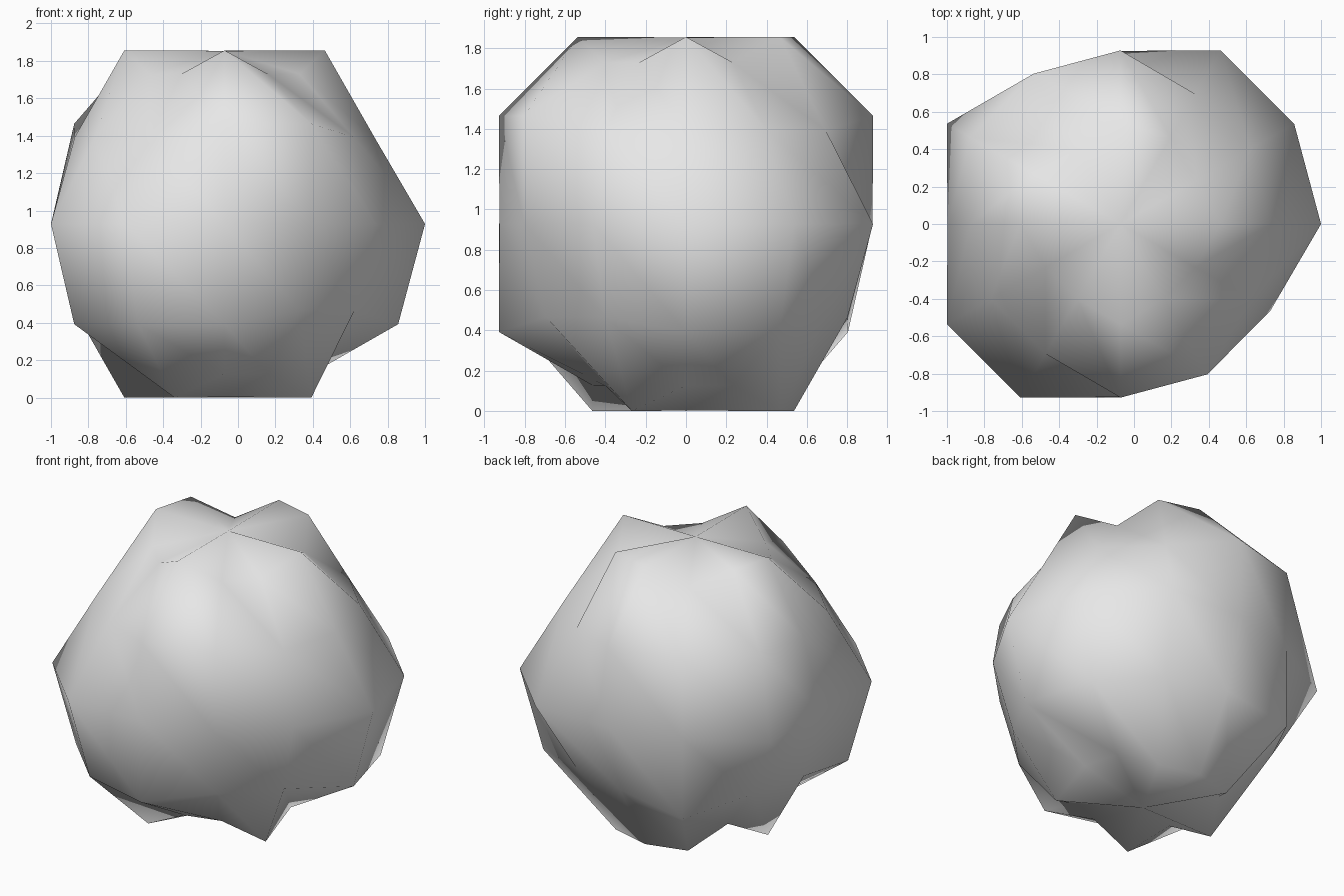
import bpy, bmesh, math

if "Cube" in bpy.data.objects:
    bpy.data.objects.remove(bpy.data.objects["Cube"])

# Lumpy rock: a 12 x 6 globe whose points sit on an outer (O) or inner (I) radius
OUTER, INNER = 1.0718, 0.9256
CENTRE = (-0.0718, 0.0, 0.9282)
SEGMENTS = 12
RINGS = [
    (60, "OIOOIOOIIOII"),
    (30, "IIIOOOIIIOOI"),
    (0, "OOOIIOIOOIII"),
    (-30, "OOIIOIIOOOII"),
    (-60, "IIOOOIOIOIIO"),
]


def point(bm, lat, lon, radius):
    a, b = math.radians(lat), math.radians(lon)
    return bm.verts.new((CENTRE[0] + radius * math.cos(a) * math.cos(b),
                         CENTRE[1] + radius * math.cos(a) * math.sin(b),
                         CENTRE[2] + radius * math.sin(a)))


bm = bmesh.new()
top = point(bm, 90, 0, INNER)
bottom = point(bm, -90, 0, INNER)
rings = [[point(bm, lat, k * 360 / SEGMENTS, OUTER if c == "O" else INNER)
          for k, c in enumerate(bumps)] for lat, bumps in RINGS]

# Caps and triangulated bands
for k in range(SEGMENTS):
    n = (k + 1) % SEGMENTS
    bm.faces.new((top, rings[0][k], rings[0][n]))
    bm.faces.new((bottom, rings[-1][n], rings[-1][k]))
    for up, down in zip(rings, rings[1:]):
        bm.faces.new((up[k], down[k], down[n]))
        bm.faces.new((up[k], down[n], up[n]))

# Smooth shading all over
for f in bm.faces:
    f.smooth = True

mesh = bpy.data.meshes.new("rock")
bm.to_mesh(mesh)
bm.free()
rock = bpy.data.objects.new("rock", mesh)
bpy.context.collection.objects.link(rock)

# Plain grey stone
grey = bpy.data.materials.new("light grey stone")
grey.diffuse_color = (0.8, 0.8, 0.8, 1.0)
grey.use_nodes = True
grey.node_tree.nodes["Principled BSDF"].inputs["Base Color"].default_value = grey.diffuse_color
mesh.materials.append(grey)
